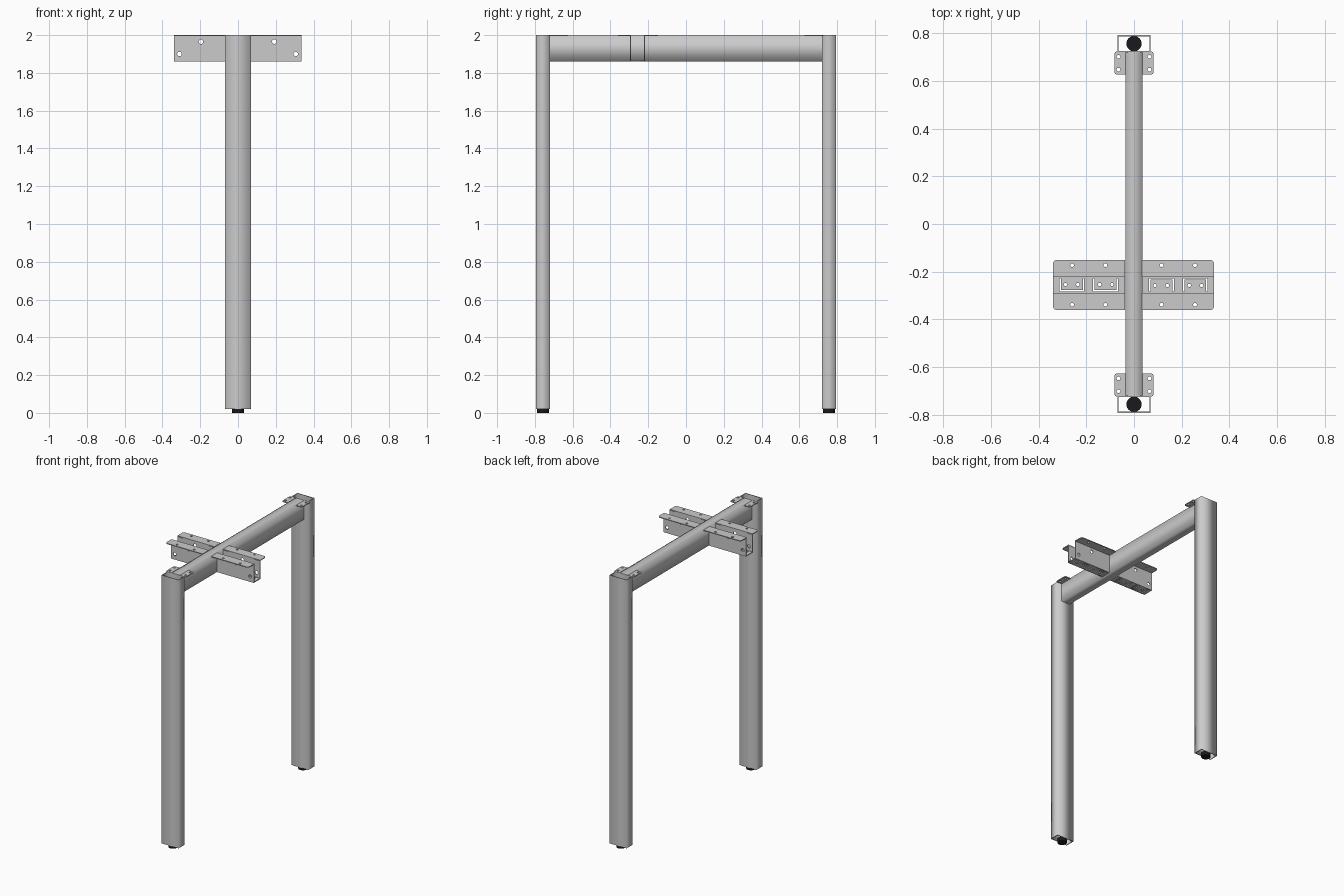
import bpy, bmesh, math
from mathutils import Matrix, Vector

if "Cube" in bpy.data.objects:
    bpy.data.objects.remove(bpy.data.objects["Cube"])

T = 0.006                     # sheet metal thickness
UPRIGHT = Matrix.Rotation(math.pi / 2, 4, 'X')


def rect(x0, y0, x1, y1):
    return [(x0, y0), (x1, y0), (x1, y1), (x0, y1)]


def circle(x, y, r=0.008, n=16):
    return [(x + r * math.cos(2 * math.pi * i / n), y + r * math.sin(2 * math.pi * i / n)) for i in range(n)]


def rounded(x0, y0, x1, y1, r, corners):
    # corners: which of (bottom-left, bottom-right, top-right, top-left) are rounded
    pts = []
    for i, (x, y) in enumerate(rect(x0, y0, x1, y1)):
        if i not in corners:
            pts.append((x, y))
            continue
        cx = x + (r if i in (0, 3) else -r)
        cy = y + (r if i in (0, 1) else -r)
        for k in range(5):
            a = math.pi + i * math.pi / 2 + k * math.pi / 8
            pts.append((cx + r * math.cos(a), cy + r * math.sin(a)))
    return pts


def sheet_object(name, sheets, matrix=Matrix()):
    """Each sheet: (loops, depth, matrix). First loop is the outline, the rest are holes."""
    bm = bmesh.new()
    for loops, depth, m in sheets:
        cu = bpy.data.curves.new(name + "_profile", 'CURVE')
        cu.dimensions, cu.fill_mode, cu.extrude = '2D', 'BOTH', depth / 2
        for pts in loops:
            sp = cu.splines.new('POLY')
            sp.points.add(len(pts) - 1)
            for p, (x, y) in zip(sp.points, pts):
                p.co = (x, y, 0, 1)
            sp.use_cyclic_u = True
        tmp = bpy.data.objects.new(name + "_tmp", cu)
        bpy.context.collection.objects.link(tmp)
        dg = bpy.context.evaluated_depsgraph_get()
        me = bpy.data.meshes.new_from_object(tmp.evaluated_get(dg))
        me.transform(matrix @ m)
        bm.from_mesh(me)
        bpy.data.objects.remove(tmp)
        bpy.data.curves.remove(cu)
        bpy.data.meshes.remove(me)
    bmesh.ops.remove_doubles(bm, verts=bm.verts, dist=1e-5)
    bmesh.ops.recalc_face_normals(bm, faces=bm.faces)
    mesh = bpy.data.meshes.new(name)
    bm.to_mesh(mesh)
    bm.free()
    ob = bpy.data.objects.new(name, mesh)
    bpy.context.collection.objects.link(ob)
    return ob


def tube(w, h, wall=0.005):
    return [rect(-w, -h, w, h), rect(-w + wall, -h + wall, w - wall, h - wall)]


black = bpy.data.materials.new("black_plastic")
black.diffuse_color = (0.01, 0.01, 0.01, 1)
black.use_nodes = True
black.node_tree.nodes["Principled BSDF"].inputs["Base Color"].default_value = black.diffuse_color

# Legs, feet and corner tabs, mirrored front to back
for side, s in (("front", -1), ("back", 1)):
    sheet_object(side + "_leg", [(tube(0.07, 0.036), 1.98, Matrix.Translation((0, s * 0.757, 1.01)))])

    bpy.ops.mesh.primitive_cylinder_add(vertices=32, radius=0.032, depth=0.03, location=(0, s * 0.757, 0.015))
    foot = bpy.context.object
    foot.name = side + "_foot"
    foot.data.materials.append(black)
    bpy.ops.object.shade_smooth_by_angle()

    tabs = []
    for x in (-1, 1):
        x0, x1 = sorted((x * 0.035, x * 0.082))
        y0, y1 = sorted((s * 0.628, s * 0.724))
        loops = [rounded(x0, y0, x1, y1, 0.01, (1, 2) if x > 0 else (0, 3)),
                 circle(x * 0.065, s * 0.648), circle(x * 0.065, s * 0.702)]
        tabs.append((loops, T, Matrix.Translation((0, 0, 2 - T / 2))))
    sheet_object(side + "_corner_tabs", tabs)

# Crossbeam between the legs
sheet_object("crossbeam", [(tube(0.035, 0.07), 1.442, Matrix.Translation((0, 0, 1.93)) @ UPRIGHT)])


def u_slot(x0, x1):
    # three-sided slit around a tab in the channel floor
    y0, y1, w = -0.028, 0.028, 0.006
    return [(x0, y0), (x0 + w, y0), (x0 + w, y1 - w), (x1 - w, y1 - w),
            (x1 - w, y0), (x1, y0), (x1, y1), (x0, y1)]


# Hat-section bracket wings, right one turned 180 degrees for the left
IN, OUT, HALF = 0.035, 0.338, 0.04
wing = []
for s in (-1, 1):
    y0, y1 = sorted((s * (HALF - T), s * 0.105))
    flange = [rounded(IN, y0, OUT, y1, 0.016, (1,) if s < 0 else (2,)),
              circle(0.118, s * 0.083), circle(0.258, s * 0.083)]
    wing.append((flange, T, Matrix.Translation((0, 0, 2 - T / 2))))
    wall = [rect(IN, 1.86, OUT, 2 - T), circle(0.308, 1.90, 0.012), circle(0.194, 1.965, 0.012)]
    wing.append((wall, T, Matrix.Translation((0, s * (HALF - T / 2), 0)) @ UPRIGHT))
floor = [rect(IN, -HALF + T, OUT, HALF - T), u_slot(0.066, 0.17), u_slot(0.207, 0.311)]
floor += [circle(x, -0.002, 0.007) for x in (0.09, 0.142, 0.234, 0.286)]
wing.append((floor, T, Matrix.Translation((0, 0, 1.86 + T / 2))))

for name, angle in (("right", 0), ("left", math.pi)):
    sheet_object(name + "_bracket_wing", wing,
                 Matrix.Translation((-0.002, -0.256, 0)) @ Matrix.Rotation(angle, 4, 'Z'))
